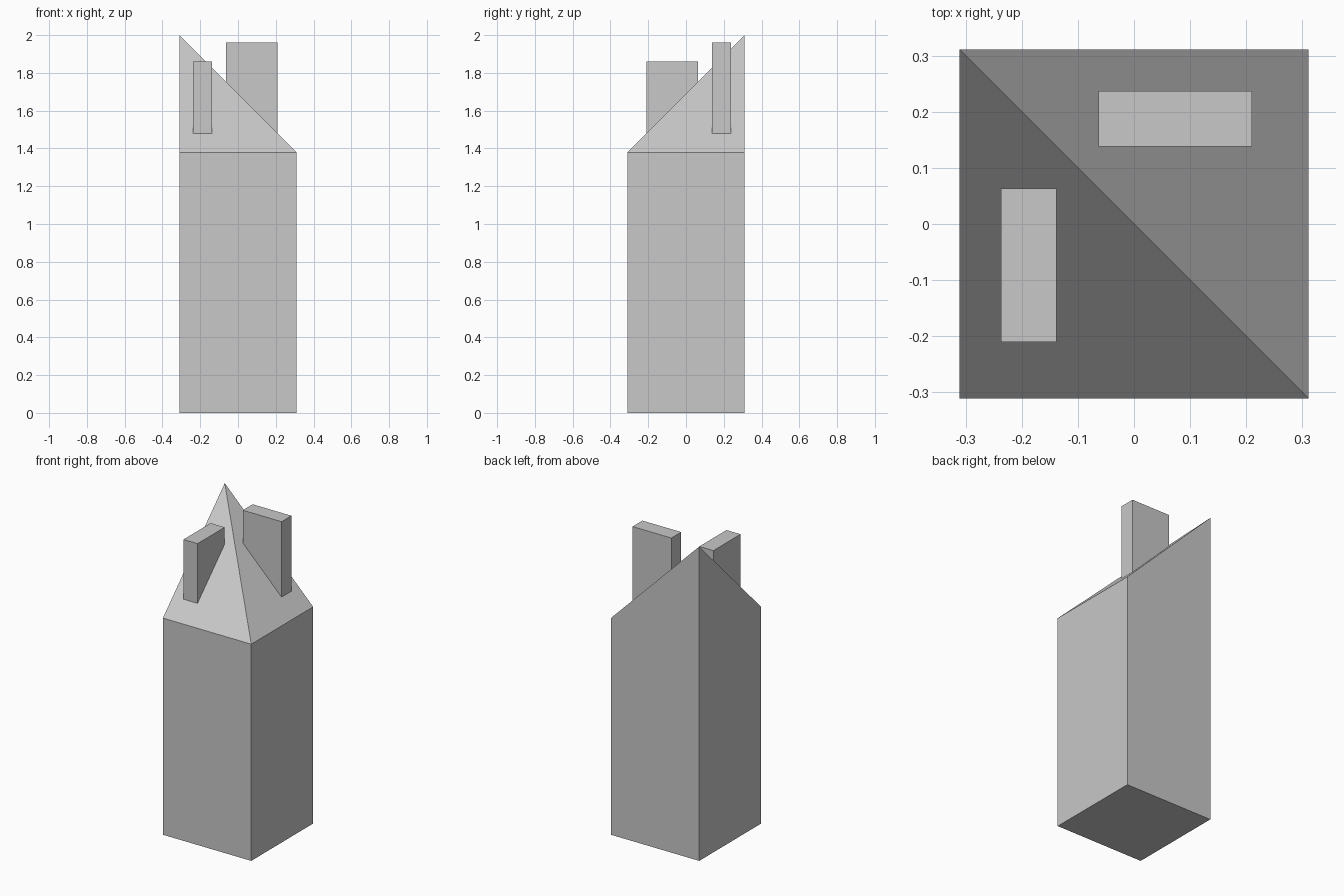
import bpy
import bmesh

HALF = 0.311      # half width of the square tower
EAVES = 1.379     # height of the three low corners
PEAK = 2.0        # height of the raised corner

cube = bpy.data.objects.get("Cube")
if cube:
    bpy.data.objects.remove(cube, do_unlink=True)

grey = bpy.data.materials.new("light grey")
grey.use_nodes = True
colour = (0.58, 0.58, 0.58, 1)
grey.diffuse_color = colour
grey.node_tree.nodes["Principled BSDF"].inputs["Base Color"].default_value = colour


def make_object(name, bm):
    bmesh.ops.recalc_face_normals(bm, faces=bm.faces)
    mesh = bpy.data.meshes.new(name)
    bm.to_mesh(mesh)
    bm.free()
    mesh.materials.append(grey)
    obj = bpy.data.objects.new(name, mesh)
    bpy.context.collection.objects.link(obj)
    return obj


def box(low, high):
    bm = bmesh.new()
    bmesh.ops.create_cube(bm, size=1)
    for v in bm.verts:
        v.co = [h if c > 0 else l for c, l, h in zip(v.co, low, high)]
    return bm


# Tower: a box whose back right-hand corner is pulled up to a peak
bm = box((-HALF, -HALF, 0), (HALF, HALF, EAVES))
bm.normal_update()
top = next(f for f in bm.faces if f.normal.z > 0.5)
peak = next(v for v in top.verts if v.co.x < 0 < v.co.y)
low_corner = next(v for v in top.verts if v.co.y < 0 < v.co.x)
# The ridge runs down the diagonal and splits the roof into two slopes
bmesh.ops.connect_verts(bm, verts=[peak, low_corner])
peak.co.z = PEAK
make_object("tower", bm)

# Upright slabs, one on each roof slope, with their feet inside the roof
make_object("front_slab", box((-0.237, -0.210, 1.48), (-0.138, 0.063, 1.86)))
make_object("back_slab", box((-0.063, 0.138, 1.48), (0.210, 0.237, 1.96)))
